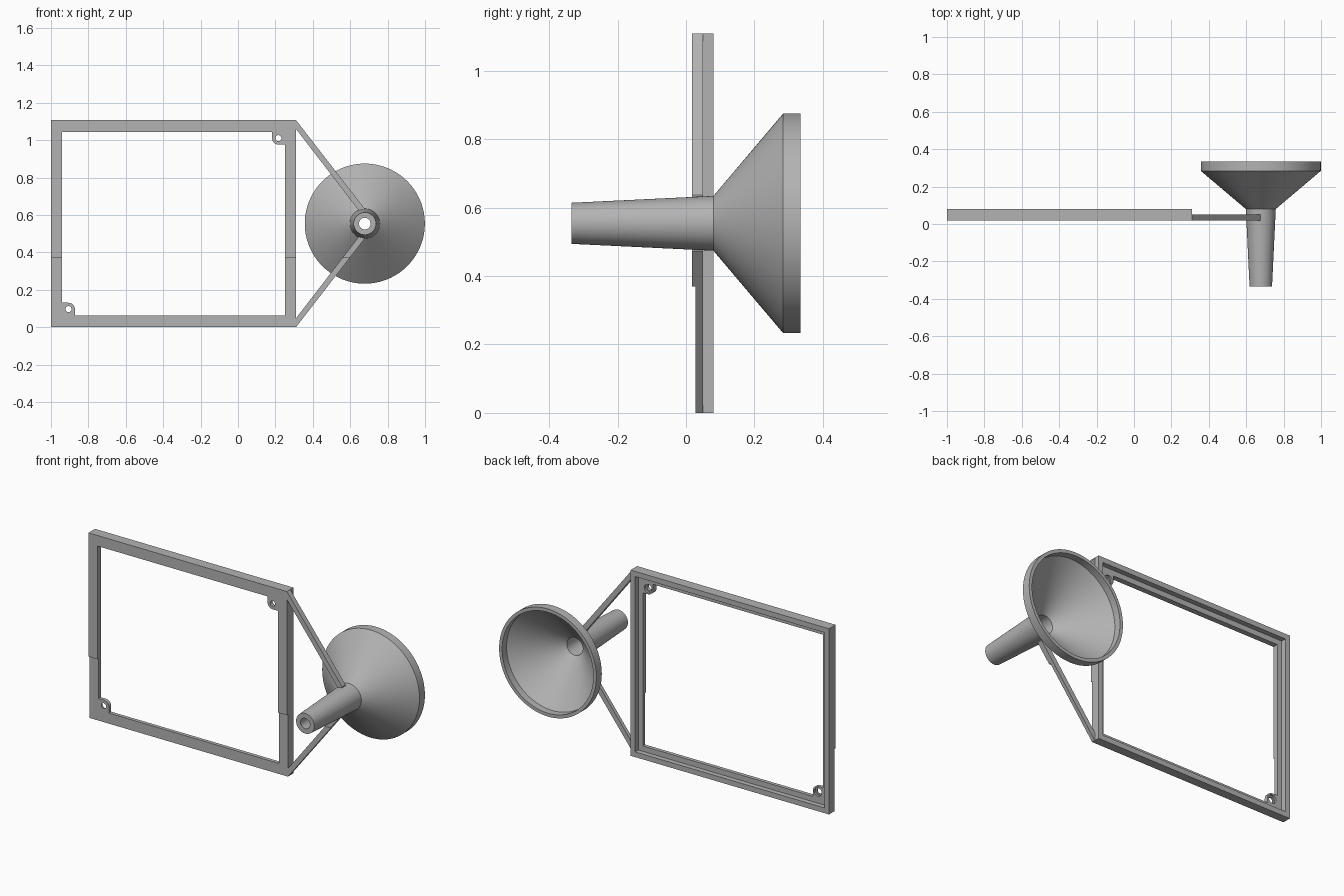
import bpy, bmesh, math

if "Cube" in bpy.data.objects:
    bpy.data.objects.remove(bpy.data.objects["Cube"], do_unlink=True)

grey = bpy.data.materials.new("plain_grey")
grey.use_nodes = True
grey.diffuse_color = (0.45, 0.45, 0.45, 1)
grey.node_tree.nodes["Principled BSDF"].inputs["Base Color"].default_value = grey.diffuse_color

FRONT, LEDGE, BACK = 0.018, 0.05, 0.08
TOP, MID = 1.108, 0.554


def finish(bm, name):
    bmesh.ops.recalc_face_normals(bm, faces=bm.faces)
    mesh = bpy.data.meshes.new(name)
    bm.to_mesh(mesh)
    bm.free()
    mesh.materials.append(grey)
    obj = bpy.data.objects.new(name, mesh)
    bpy.context.collection.objects.link(obj)
    return obj


def prism(name, outline, y0, y1):
    """Extrude an x-z outline from y0 to y1."""
    bm = bmesh.new()
    face = bm.faces.new([bm.verts.new((x, y0, z)) for x, z in outline])
    new = bmesh.ops.extrude_face_region(bm, geom=[face])["geom"]
    for v in new:
        if isinstance(v, bmesh.types.BMVert):
            v.co.y = y1
    return finish(bm, name)


def rect(x0, x1, z0, z1):
    return [(x0, z0), (x1, z0), (x1, z1), (x0, z1)]


def circle(cx, cz, r, n=32):
    return [(cx + r * math.cos(math.tau * i / n), cz + r * math.sin(math.tau * i / n))
            for i in range(n)]


def cut(obj, outline, y0, y1):
    """Subtract a prism and bake the result."""
    cutter = prism("cutter", outline, y0, y1)
    cutter.hide_render = True
    mod = obj.modifiers.new("cut", 'BOOLEAN')
    mod.operation, mod.solver, mod.object = 'DIFFERENCE', 'EXACT', cutter
    bpy.context.view_layer.update()
    deps = bpy.context.evaluated_depsgraph_get()
    mesh = bpy.data.meshes.new_from_object(obj.evaluated_get(deps))
    obj.modifiers.clear()
    obj.data = mesh
    bpy.data.objects.remove(cutter, do_unlink=True)


def cut_lower_step(obj):
    """Lower third sits slightly further back."""
    cut(obj, rect(-1.2, 1.2, -0.2, 0.37), -0.1, 0.028)


# Rectangular frame with window, back recess and lower step
frame = prism("frame", rect(-1, 0.31, 0, TOP), FRONT, BACK)
cut(frame, rect(-0.94, 0.25, 0.063, 1.045), -0.1, 0.2)
cut(frame, rect(-0.97, 0.28, 0.031, TOP - 0.031), LEDGE, 0.2)
cut_lower_step(frame)

# Rounded screw tabs in two opposite corners
R = 0.034
for name, s, cx, cz in (("upper_screw_tab", 1, 0.25 - R, 1.045 - R),
                        ("lower_screw_tab", -1, -0.94 + R, 0.063 + R)):
    arc = [math.pi + math.pi / 2 * i / 10 for i in range(11)]
    pts = [(R * math.cos(a), R * math.sin(a)) for a in arc]
    pts += [(R, -R), (R, R), (-R, R)]
    tab = prism(name, [(cx + s * x, cz + s * z) for x, z in pts], FRONT, LEDGE)
    cut(tab, circle(cx, cz, 0.016), -0.1, 0.2)
    cut(tab, circle(cx, cz, 0.025), 0.038, 0.2)
    if s < 0:
        cut_lower_step(tab)

# Diagonal arms joining the frame corners to the funnel
arm = [(0.31, TOP), (0.31, 1.06), (0.655, 0.612), (0.675, 0.612), (0.675, 0.637)]
prism("upper_arm", arm, FRONT, LEDGE)
lower = prism("lower_arm", [(x, 2 * MID - z) for x, z in arm], FRONT, LEDGE)
cut_lower_step(lower)

# Hollow funnel turned around a front-to-back axis: (radius, y)
profile = [(0.031, -0.335), (0.06, -0.335), (0.08, BACK), (0.321, 0.284), (0.321, 0.335),
           (0.301, 0.335), (0.301, 0.293), (0.053, BACK)]
bm = bmesh.new()
SEG = 96
rings = []
for i in range(SEG):
    a = math.tau * i / SEG
    rings.append([bm.verts.new((0.678 + r * math.cos(a), y, MID + r * math.sin(a)))
                  for r, y in profile])
for i in range(SEG):
    p, q = rings[i], rings[(i + 1) % SEG]
    for j in range(len(profile)):
        k = (j + 1) % len(profile)
        bm.faces.new((p[j], p[k], q[k], q[j]))
funnel = finish(bm, "funnel")

bpy.ops.object.select_all(action='DESELECT')
funnel.select_set(True)
bpy.context.view_layer.objects.active = funnel
bpy.ops.object.shade_smooth_by_angle(angle=math.radians(25))
